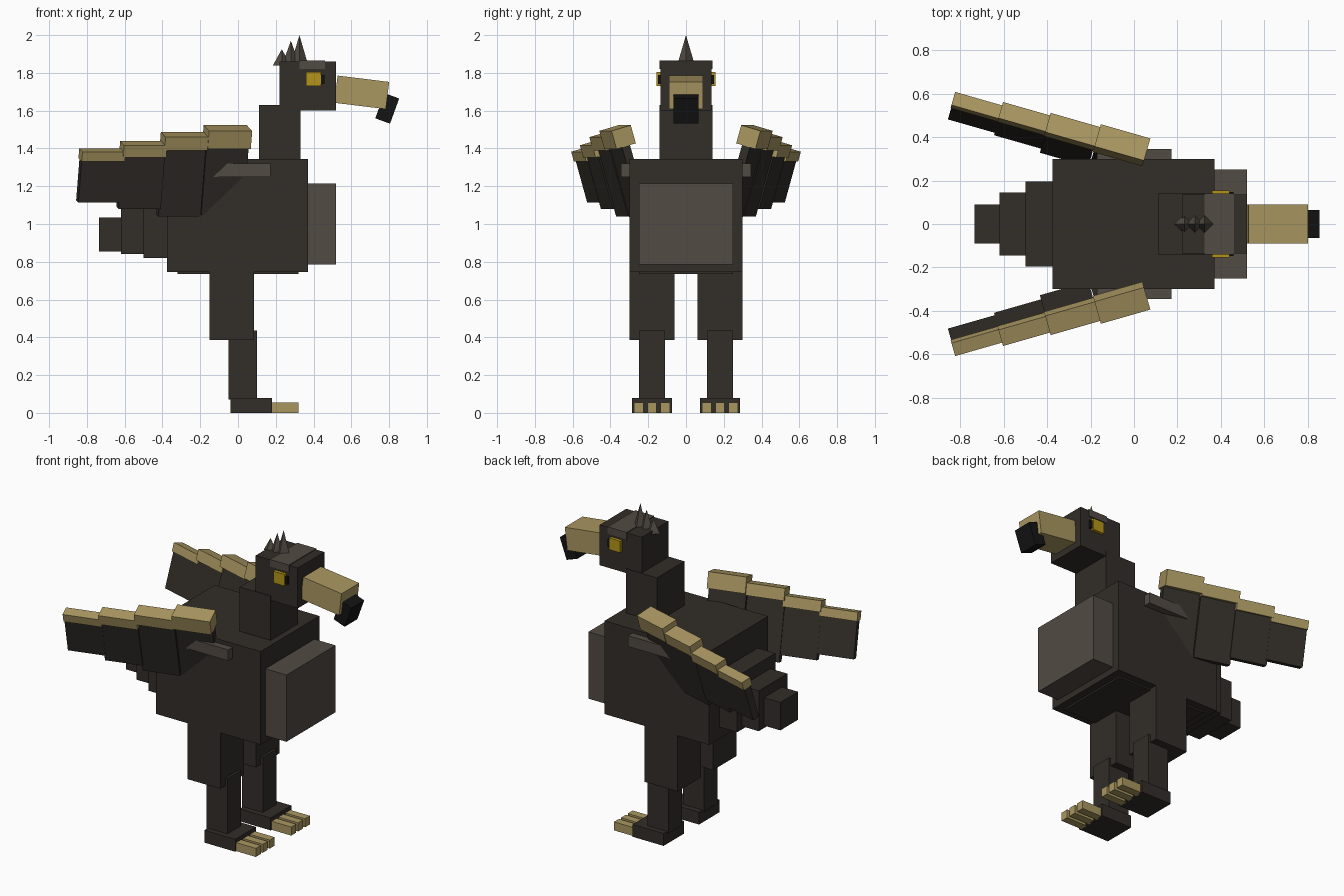
import bpy
from math import radians
from mathutils import Euler, Vector

if "Cube" in bpy.data.objects:
    bpy.data.objects.remove(bpy.data.objects["Cube"])


def material(name, rgb):
    m = bpy.data.materials.new(name)
    m.diffuse_color = (*rgb, 1)
    m.use_nodes = True
    m.node_tree.nodes["Principled BSDF"].inputs["Base Color"].default_value = m.diffuse_color
    return m


DARK = material("dark_feather", (0.032, 0.027, 0.022))
BROWN = material("brown_grey", (0.084, 0.069, 0.056))
GOLD = material("tan", (0.40, 0.31, 0.12))
YELLOW = material("yellow", (0.46, 0.30, 0.01))
BLACK = material("black", (0.007, 0.007, 0.007))


def block(name, centre, size, mat, rot=(0, 0, 0)):
    bpy.ops.mesh.primitive_cube_add(size=1, location=centre,
                                    rotation=[radians(a) for a in rot])
    o = bpy.context.object
    o.name = name
    o.scale = size
    o.data.materials.append(mat)
    return o


def span(name, x, y, z, mat):
    """Axis-aligned block from (min, max) ranges."""
    r = (x, y, z)
    return block(name, [(a + b) / 2 for a, b in r], [abs(b - a) for a, b in r], mat)


# Body, belly, chest, neck, head
span("body", (-0.375, 0.37), (-0.3, 0.3), (0.745, 1.345), DARK)
span("belly", (-0.32, 0.32), (-0.25, 0.25), (0.735, 0.8), DARK)
span("chest", (0.3, 0.52), (-0.25, 0.25), (0.785, 1.215), BROWN)
span("neck", (0.11, 0.33), (-0.14, 0.14), (1.3, 1.63), DARK)
span("head", (0.22, 0.52), (-0.135, 0.135), (1.6, 1.86), DARK)
span("brow", (0.325, 0.46), (-0.14, 0.14), (1.82, 1.865), BROWN)

# Beak and hooked tip
block("beak", (0.655, 1e-4, 1.697), (0.275, 0.18, 0.145), GOLD, (0, 7, 0))
block("beak_hook", (0.79, 0, 1.612), (0.083, 0.13, 0.142), BLACK, (0, 20, 0))

# Crest of four-sided spikes
for i, (x, top) in enumerate([(0.232, 1.925), (0.28, 1.97), (0.325, 2.0)]):
    bpy.ops.mesh.primitive_cone_add(vertices=4, radius1=0.047, radius2=0,
                                    depth=top - 1.84, location=(x, 0, (top + 1.84) / 2))
    bpy.context.object.name = f"crest_spike_{i + 1}"
    bpy.context.object.data.materials.append(BROWN)

# Stepped tail
for i, (x0, x1, w, z0, z1) in enumerate([(-0.5, -0.36, 0.195, 0.82, 1.18),
                                         (-0.62, -0.49, 0.145, 0.84, 1.10),
                                         (-0.735, -0.61, 0.09, 0.855, 1.035)]):
    span(f"tail_{i + 1}", (x0, x1), (-w, w), (z0, z1), DARK)

# Wing segments: x, y, z of bar, bar width, bar height, feather bottom z
WING = [(-0.057, 0.3625, 1.46, 0.11, 0.10, 1.01),
        (-0.285, 0.425, 1.437, 0.095, 0.075, 1.045),
        (-0.502, 0.483, 1.395, 0.08, 0.068, 1.085),
        (-0.72, 0.538, 1.365, 0.065, 0.055, 1.12)]

for s, side in ((1, "left"), (-1, "right")):
    def pair(name, x, y, z, mat):
        span(f"{side}_{name}", x, (s * y[0], s * y[1]), z, mat)

    # Eyes and shoulder
    pair("eye", (0.36, 0.44), (0.12, 0.155), (1.73, 1.805), YELLOW)
    pair("pupil", (0.43, 0.457), (0.12, 0.148), (1.74, 1.79), BLACK)
    pair("shoulder", (-0.17, 0.172), (0.28, 0.345), (1.25, 1.32), BROWN)

    # Leg, foot and toes
    pair("thigh", (-0.15, 0.085), (0.06, 0.3), (0.385, 0.745), DARK)
    pair("shin", (-0.05, 0.1), (0.11, 0.25), (0.07, 0.435), DARK)
    pair("foot", (-0.04, 0.18), (0.075, 0.285), (0, 0.08), DARK)
    for i, y in enumerate((0.11, 0.18, 0.25)):
        pair(f"toe_{i + 1}", (0.17, 0.32), (y - 0.025, y + 0.025), (0, 0.055), GOLD)

    # Wing bars with a hanging feather panel under each
    rot = (-16 * s, 0, -16 * s)
    up = Euler([radians(a) for a in rot]).to_matrix() @ Vector((0, 0, 1))
    for i, (x, y, z, w, h, bottom) in enumerate(WING):
        c = Vector((x, s * y, z))
        block(f"{side}_wing_bar_{i + 1}", c, (0.237, w, h), GOLD, rot)
        d = (z - bottom) / up.z
        block(f"{side}_wing_feather_{i + 1}", c - up * d / 2, (0.232, 0.045, d), DARK, rot)
